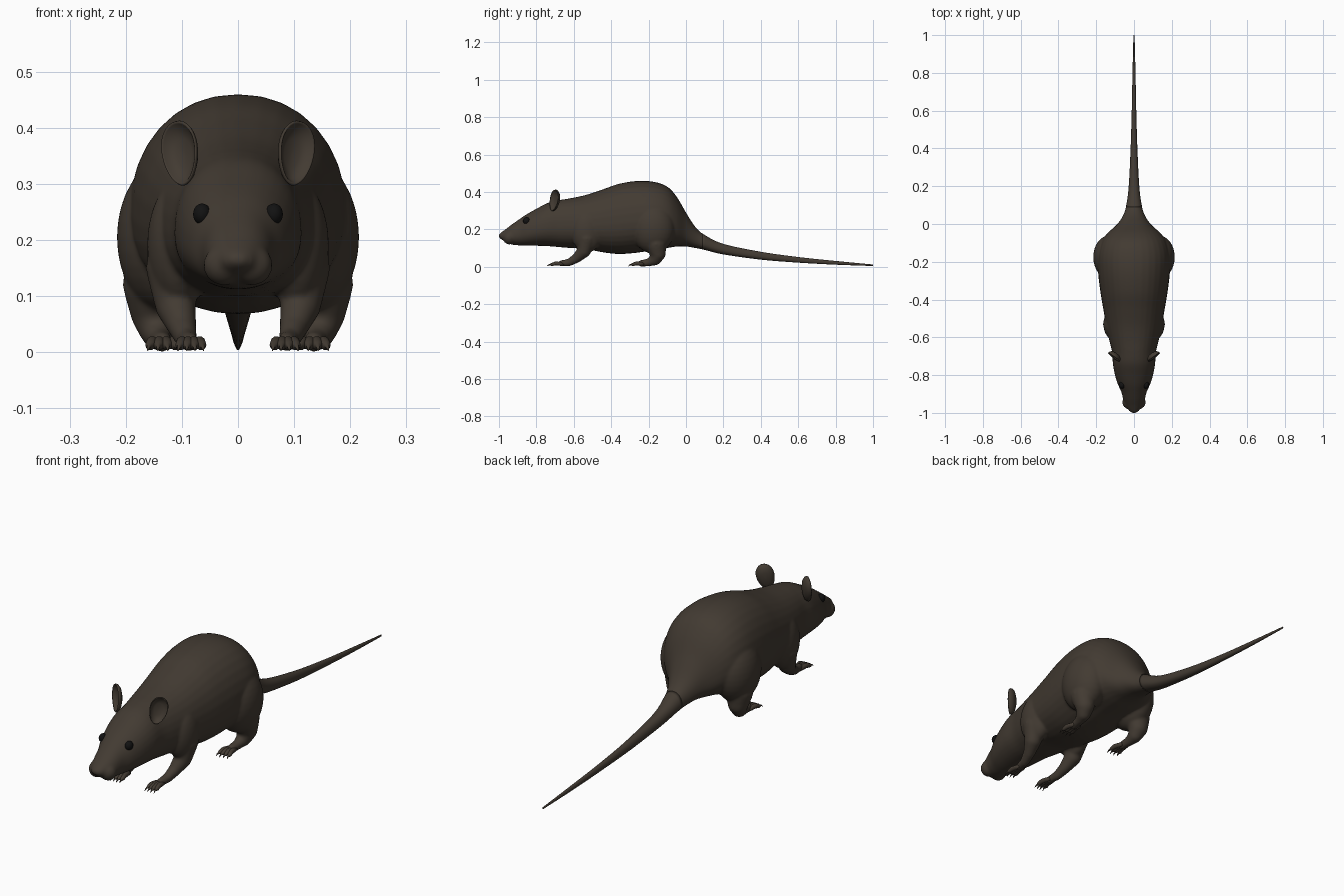
import bpy, bmesh, math
from mathutils import Vector, Matrix

if "Cube" in bpy.data.objects:
    bpy.data.objects.remove(bpy.data.objects["Cube"])


def material(name, rgb):
    m = bpy.data.materials.new(name)
    m.diffuse_color = (*rgb, 1)
    m.use_nodes = True
    m.node_tree.nodes["Principled BSDF"].inputs["Base Color"].default_value = m.diffuse_color
    return m


FUR = material("dark brown fur", (0.055, 0.043, 0.032))
BLACK = material("black eye", (0.006, 0.006, 0.006))


def finish(bm, name, mat):
    bmesh.ops.recalc_face_normals(bm, faces=bm.faces)
    me = bpy.data.meshes.new(name)
    bm.to_mesh(me)
    bm.free()
    me.materials.append(mat)
    for p in me.polygons:
        p.use_smooth = True
    ob = bpy.data.objects.new(name, me)
    bpy.context.collection.objects.link(ob)
    return ob


def loft(bm, rings):
    """Skin closed rings of points and cap both ends."""
    loops = [[bm.verts.new(p) for p in r] for r in rings]
    n = len(loops[0])
    for a, b in zip(loops, loops[1:]):
        for i in range(n):
            j = (i + 1) % n
            bm.faces.new((a[i], a[j], b[j], b[i]))
    bm.faces.new(loops[0])
    bm.faces.new(loops[-1][::-1])


def blob(bm, centre, radii, seg=24):
    mat = Matrix.Translation(centre) @ Matrix.Diagonal((*radii, 1))
    bmesh.ops.create_uvsphere(bm, u_segments=seg, v_segments=seg // 2, radius=1, matrix=mat)


def chain(bm, pts, side):
    """Limb made of closely spaced spheres (x, y, z, radius)."""
    for a, b in zip(pts, pts[1:]):
        for k in range(9):
            x, y, z, r = (p + (q - p) * k / 8 for p, q in zip(a, b))
            blob(bm, (side * x, y, z), (r, r, r), 16)


def smooth_stations(st, steps=6):
    """Catmull-Rom interpolation of the profile stations."""
    out = []
    for i in range(len(st) - 1):
        p0, p1, p2, p3 = st[max(i - 1, 0)], st[i], st[i + 1], st[min(i + 2, len(st) - 1)]
        for k in range(steps):
            t = k / steps
            out.append([0.5 * (2 * b + (c - a) * t + (2 * a - 5 * b + 4 * c - d) * t * t
                               + (3 * b - a - 3 * c + d) * t ** 3)
                        for a, b, c, d in zip(p0, p1, p2, p3)])
    return out + [list(st[-1])]


def section(y, top, bot, w, n=32):
    """Egg-shaped cross-section, widest below the middle."""
    mid = bot + 0.43 * (top - bot)
    pts = []
    for i in range(n):
        a = 2 * math.pi * i / n
        c, s = math.cos(a), math.sin(a)
        h = top - mid if s > 0 else mid - bot
        pts.append((math.copysign(abs(c) ** 0.93, c) * w, y, mid + math.copysign(abs(s) ** 0.93, s) * h))
    return pts


# Profile from nose to tail tip: y, top z, bottom z, half width
STATIONS = [
    (-1.0, .174, .156, .014), (-.985, .186, .145, .03), (-.96, .204, .130, .045),
    (-.93, .227, .118, .057), (-.89, .255, .114, .067), (-.85, .282, .112, .085),
    (-.80, .310, .112, .101), (-.74, .341, .110, .112), (-.68, .356, .105, .116),
    (-.62, .366, .100, .130), (-.54, .383, .095, .147), (-.45, .412, .078, .163),
    (-.36, .443, .068, .178), (-.26, .459, .075, .190), (-.17, .454, .090, .192),
    (-.10, .428, .100, .175), (-.05, .375, .108, .142), (0, .290, .108, .088),
    (.05, .213, .100, .056), (.10, .170, .090, .041), (.20, .122, .066, .028),
    (.40, .080, .038, .018), (.60, .052, .022, .012), (.80, .031, .011, .008),
    (1.0, .012, .004, .003)]
profile = smooth_stations(STATIONS)

# Body with head, haunches, shoulders and limbs melted together
bm = bmesh.new()
loft(bm, [section(*s) for s in profile if s[0] < 0.2])
blob(bm, (0, -.983, .163), (.018, .017, .013))
for s in (1, -1):
    blob(bm, (s * .026, -.945, .155), (.036, .035, .036))
    blob(bm, (s * .130, -.175, .205), (.086, .115, .135), 32)
    blob(bm, (s * .105, -.530, .190), (.057, .085, .115), 32)
    chain(bm, [(.115, -.53, .15, .050), (.112, -.545, .085, .037), (.100, -.585, .046, .026),
               (.092, -.625, .023, .020), (.086, -.668, .018, .017)], s)
    chain(bm, [(.150, -.16, .12, .056), (.150, -.150, .070, .042), (.145, -.165, .038, .031),
               (.140, -.200, .023, .021), (.135, -.240, .018, .018)], s)
body = finish(bm, "body", FUR)
rm = body.modifiers.new("melt", 'REMESH')
rm.mode = 'VOXEL'
rm.voxel_size = 0.005
rm.use_smooth_shade = True
sm = body.modifiers.new("soften", 'SMOOTH')
sm.factor = 0.5
sm.iterations = 14

# Tail
bm = bmesh.new()
loft(bm, [section(*s, n=24) for s in profile if s[0] > 0.08])
finish(bm, "tail", FUR)


def toes(name, side, bx, by, length, spread):
    """Four fanned toes, each ending in a small claw."""
    bm = bmesh.new()
    for f in (-1.5, -.5, .5, 1.5):
        rings = []
        for t, z, r in ((-.2, .014, .008), (.1, .016, .0105), (.4, .018, .0105), (.62, .013, .0095),
                        (.72, .012, .007), (.76, .012, .0045), (.9, .009, .003), (1, .003, .0008)):
            x = bx + f * (spread * .5 + spread * .5 * max(t, 0))
            y = by - length * t * (1 - .04 * abs(f))
            rings.append([(side * (x + r * math.cos(k * math.pi / 5)), y,
                           z + r * math.sin(k * math.pi / 5)) for k in range(10)])
        loft(bm, rings)
    finish(bm, name, FUR)


# Ear dish: profile of (radius, depth) from back centre over the rim to the cup
DISH = [(.02, .014), (.45, .013), (.8, .007), (.95, -.001), (1, -.007), (.97, -.012),
        (.9, -.009), (.78, .000), (.45, .006), (.02, .007)]


def ear(name, side):
    n = Vector((.58, -.81, .08)).normalized()
    up = Vector((.22, .06, 1))
    up = (up - n * up.dot(n)).normalized()
    across = up.cross(n)
    centre = Vector((.099, -.698, .354))
    bm = bmesh.new()
    rings = []
    for r, d in DISH:
        ring = []
        for k in range(32):
            a = 2 * math.pi * k / 32
            v = r * math.sin(a)
            u = r * math.cos(a) * (.88 + .14 * v)
            p = centre + across * u * .042 + up * v * .059 - n * d
            ring.append((side * p.x, p.y, p.z))
        rings.append(ring)
    loft(bm, rings)
    finish(bm, name, FUR)


for s, label in ((1, "left"), (-1, "right")):
    toes(label + " front toes", s, .084, -.668, .077, .015)
    toes(label + " hind toes", s, .134, -.238, .073, .018)
    ear(label + " ear", s)
    # Eye
    bm = bmesh.new()
    blob(bm, (s * .064, -.853, .246), (.016, .019, .019))
    finish(bm, label + " eye", BLACK)
